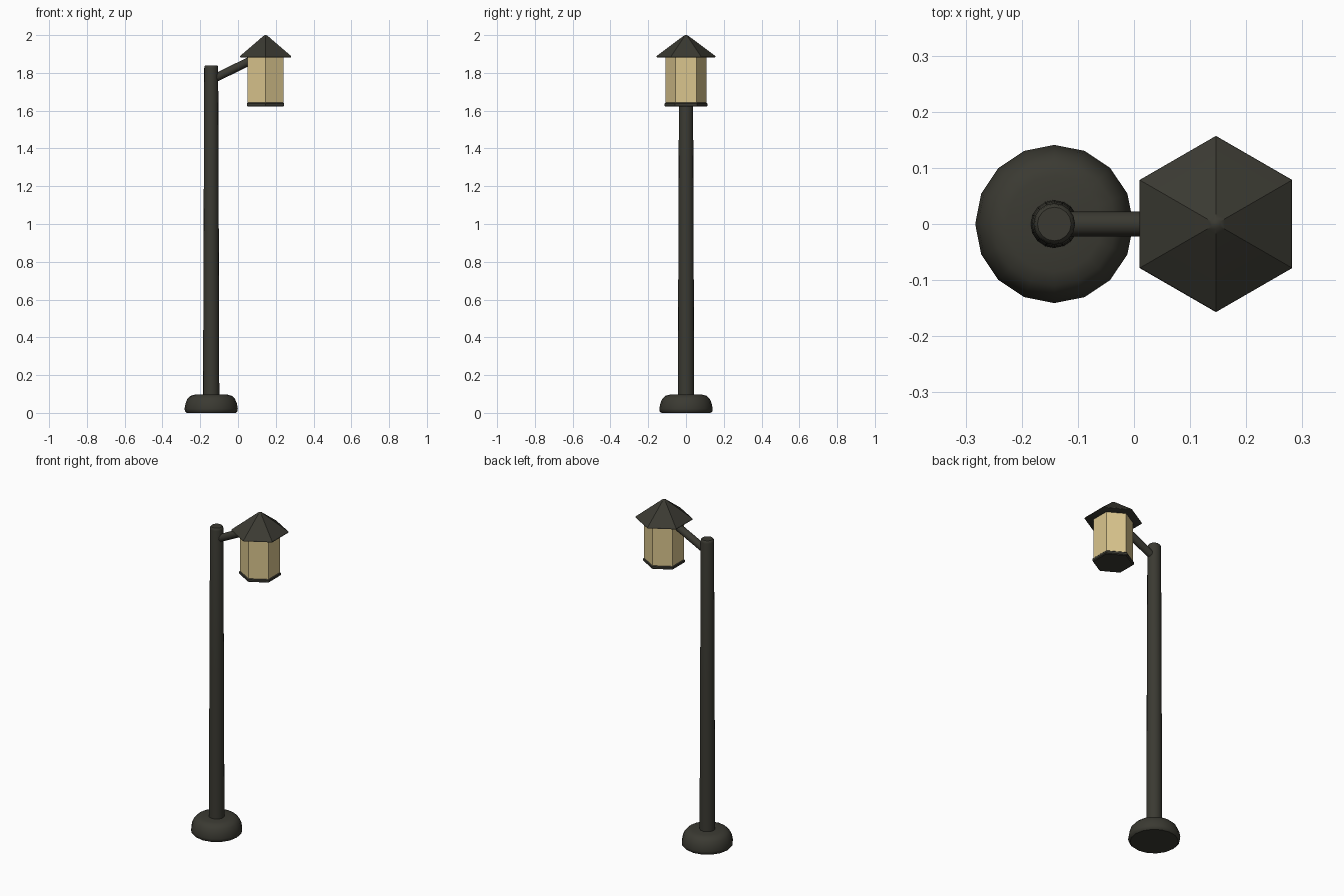
import bpy, bmesh, math
from mathutils import Vector

if "Cube" in bpy.data.objects:
    bpy.data.objects.remove(bpy.data.objects["Cube"])


def material(name, rgb):
    m = bpy.data.materials.new(name)
    m.diffuse_color = (*rgb, 1)
    m.use_nodes = True
    m.node_tree.nodes["Principled BSDF"].inputs["Base Color"].default_value = m.diffuse_color
    return m


IRON = material("dark iron", (0.043, 0.042, 0.032))
GLASS = material("warm glass", (0.70, 0.56, 0.27))
POLE_X, LAMP_X = -0.142, 0.146


def lathe(name, profile, sides, x, mat, turn=0.0, smooth=40):
    """Closed solid from (radius, z) rings, bottom to top."""
    bm = bmesh.new()
    rings = []
    for r, z in profile:
        rings.append([bm.verts.new((r * math.cos(turn + i * math.tau / sides),
                                    r * math.sin(turn + i * math.tau / sides), z))
                      for i in range(sides)])
    for low, high in zip(rings, rings[1:]):
        for i in range(sides):
            j = (i + 1) % sides
            bm.faces.new((low[i], low[j], high[j], high[i]))
    bm.faces.new(rings[0][::-1])
    bm.faces.new(rings[-1])
    mesh = bpy.data.meshes.new(name)
    bm.to_mesh(mesh)
    bm.free()
    mesh.materials.append(mat)
    ob = bpy.data.objects.new(name, mesh)
    ob.location.x = x
    bpy.context.collection.objects.link(ob)
    bpy.ops.object.select_all(action='DESELECT')
    ob.select_set(True)
    bpy.context.view_layer.objects.active = ob
    if smooth:
        bpy.ops.object.shade_smooth_by_angle(angle=math.radians(smooth))
    return ob


# Rounded foot
lathe("base", [(0.130, 0), (0.139, 0.008), (0.141, 0.022), (0.136, 0.05),
               (0.126, 0.074), (0.110, 0.09), (0.085, 0.097), (0.03, 0.098)],
      16, POLE_X, IRON)

# Slightly tapered post with a softened top
lathe("pole", [(0.043, 0.06), (0.042, 0.43), (0.040, 1.0), (0.037, 1.825),
               (0.035, 1.835), (0.030, 1.84)], 16, POLE_X, IRON)

# Sloping arm from post to lantern
start, end = Vector((-0.142, 0, 1.762)), Vector((0.09, 0, 1.877))
arm = lathe("arm", [(0.022, 0), (0.022, (end - start).length)], 12, 0, IRON)
arm.location = start
arm.rotation_euler = (end - start).to_track_quat('Z', 'Y').to_euler()

# Six-sided lantern: tray, glass and pointed roof, corners facing front and back
HEX = math.radians(30)
lathe("lantern_tray", [(0.108, 1.622), (0.114, 1.626), (0.114, 1.638), (0.108, 1.643)],
      6, LAMP_X, IRON, HEX, 0)
lathe("lantern_glass", [(0.109, 1.64), (0.109, 1.888)], 6, LAMP_X, GLASS, HEX, 0)
lathe("lantern_roof", [(0.152, 1.882), (0.157, 1.884), (0.155, 1.890),
                       (0.018, 1.992), (0.009, 1.998), (0.003, 2.0)],
      6, LAMP_X, IRON, HEX, 25)
